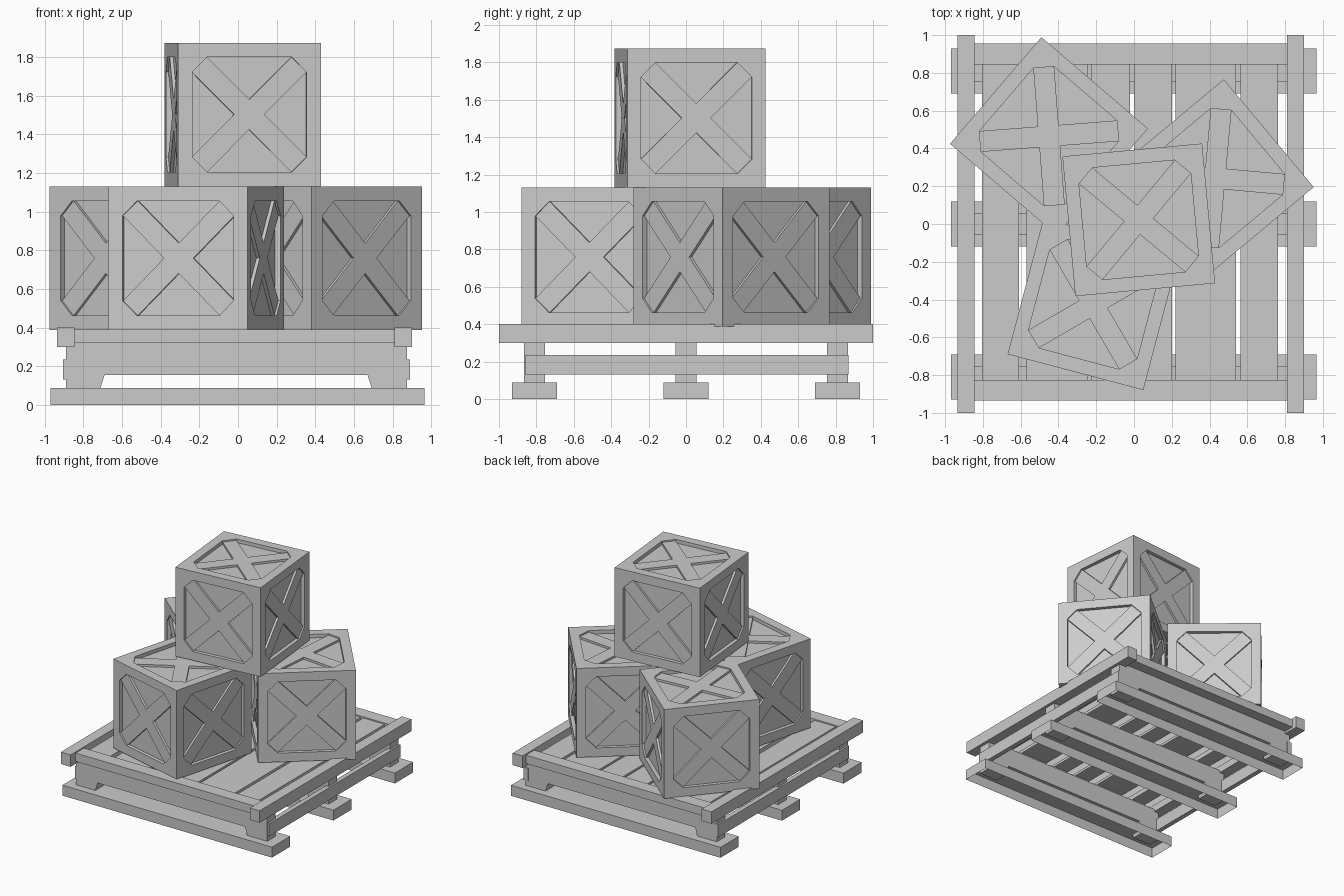
import bpy
import bmesh
from math import radians
from mathutils import Matrix, Vector

cube = bpy.data.objects.get("Cube")
if cube:
    bpy.data.objects.remove(cube)

grey = bpy.data.materials.new("plain grey")
grey.use_nodes = True
grey.diffuse_color = (0.6, 0.6, 0.6, 1)
grey.node_tree.nodes["Principled BSDF"].inputs["Base Color"].default_value = (0.6, 0.6, 0.6, 1)


def finish(name, bm):
    bmesh.ops.remove_doubles(bm, verts=bm.verts, dist=0.0001)
    bmesh.ops.recalc_face_normals(bm, faces=bm.faces)
    mesh = bpy.data.meshes.new(name)
    bm.to_mesh(mesh)
    bm.free()
    mesh.materials.append(grey)
    obj = bpy.data.objects.new(name, mesh)
    bpy.context.collection.objects.link(obj)
    return obj


def box(name, xs, ys, zs, open_bottom=False):
    bm = bmesh.new()
    size = Vector((xs[1] - xs[0], ys[1] - ys[0], zs[1] - zs[0]))
    mid = Vector((sum(xs), sum(ys), sum(zs))) / 2
    bmesh.ops.create_cube(bm, size=1, matrix=Matrix.Translation(mid) @ Matrix.Diagonal(size.to_4d()))
    if open_bottom:
        under = [f for f in bm.faces if f.normal.z < -0.5]
        bmesh.ops.delete(bm, geom=under, context="FACES_ONLY")
    return finish(name, bm)


def crate_mesh_side(bm, turn, half):
    """One crate side: frame, sunken cross brace and four deeper panels."""
    a, c = half * 0.8, half * 0.21   # recess edge, brace crossing
    b = a - c                        # start of the cut corner
    brace, panel = 0.012, 0.03       # depths
    for k in range(4):
        m = turn @ Matrix.Rotation(radians(90 * k), 4, "Z")

        def face(*pts):
            bm.faces.new([bm.verts.new(m @ Vector((x, y, half - d))) for x, y, d in pts])

        # frame
        face((-half, half, 0), (-b, a, 0), (b, a, 0), (half, half, 0))
        face((half, half, 0), (b, a, 0), (a, b, 0))
        # recess walls
        face((-b, a, 0), (b, a, 0), (b, a, brace), (b, a, panel), (-b, a, panel), (-b, a, brace))
        face((b, a, 0), (a, b, 0), (a, b, brace), (b, a, brace))
        # quarter of the cross brace
        face((0, 0, brace), (0, c, brace), (b, a, brace), (a, b, brace), (c, 0, brace))
        # sunken panel and the brace walls beside it
        face((-b, a, panel), (0, c, panel), (b, a, panel))
        for s in (-1, 1):
            face((0, c, brace), (s * b, a, brace), (s * b, a, panel), (0, c, panel))


def crate(name, x, y, base, angle, size=0.743):
    bm = bmesh.new()
    for k in range(4):
        crate_mesh_side(bm, Matrix.Rotation(radians(90 * k), 4, "X"), size / 2)
    for s in (-1, 1):
        crate_mesh_side(bm, Matrix.Rotation(radians(90 * s), 4, "Y"), size / 2)
    obj = finish(name, bm)
    obj.location = (x, y, base + size / 2)
    obj.rotation_euler.z = radians(angle)


# Stacked crates
crate("front_crate", -0.215, -0.425, 0.387, -14.8)
crate("left_crate", 0.428, 0.243, 0.387, 39.8)
crate("right_crate", -0.45, 0.465, 0.387, 49.4)
crate("top_crate", 0.025, 0.022, 1.13, 5.3)

# Pallet feet and notched cross beams
outline = [(-0.89, 0.06), (-0.72, 0.06), (-0.69, 0.155), (0.67, 0.155),
           (0.70, 0.06), (0.875, 0.06), (0.875, 0.32), (-0.89, 0.32)]
for name, y in (("front", -0.81), ("middle", 0), ("back", 0.81)):
    box(name + "_skid", (-0.97, 0.965), (y - 0.12, y + 0.12), (0, 0.087), True)
    bm = bmesh.new()
    side = bm.faces.new([bm.verts.new((px, y - 0.055, pz)) for px, pz in outline])
    grown = bmesh.ops.extrude_face_region(bm, geom=[side])
    moved = [v for v in grown["geom"] if isinstance(v, bmesh.types.BMVert)]
    bmesh.ops.translate(bm, verts=moved, vec=(0, 0.11, 0))
    finish(name + "_beam", bm)

# Side rails on the deck and side boards below
box("right_rail", (-0.935, -0.845), (-1, 1), (0.30, 0.40))
box("left_rail", (0.81, 0.90), (-1, 1), (0.30, 0.40))
box("right_side_board", (-0.905, -0.865), (-0.86, 0.87), (0.13, 0.235))
box("left_side_board", (0.85, 0.89), (-0.86, 0.87), (0.13, 0.235))

# Deck: end boards and slats
box("front_end_board", (-0.845, 0.81), (-0.935, -0.825), (0.32, 0.39))
box("back_end_board", (-0.845, 0.81), (0.845, 0.955), (0.32, 0.39))
slats = [(-0.805, -0.61), (-0.57, -0.245), (-0.225, -0.02), (0, 0.2), (0.22, 0.54), (0.565, 0.762)]
for i, xs in enumerate(slats):
    box(f"deck_slat_{i + 1}", xs, (-0.825, 0.845), (0.32, 0.38), True)
